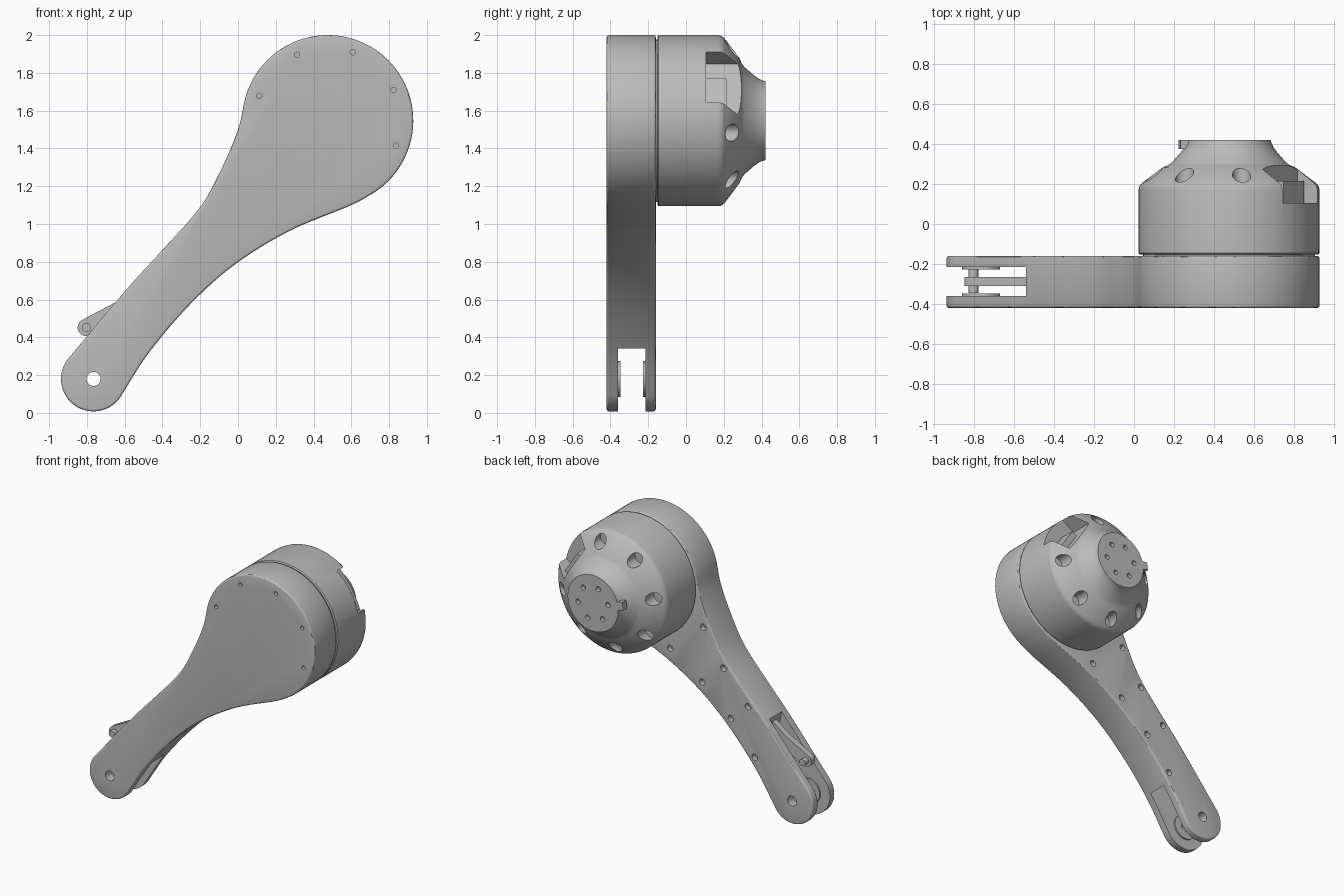
import bpy, bmesh
from math import sin, cos, radians, pi
from mathutils import Vector

cube = bpy.data.objects.get("Cube")
if cube:
    bpy.data.objects.remove(cube, do_unlink=True)

grey = bpy.data.materials.new("plain grey")
grey.use_nodes = True
grey.diffuse_color = (0.5, 0.5, 0.5, 1)
grey.node_tree.nodes["Principled BSDF"].inputs["Base Color"].default_value = (0.5, 0.5, 0.5, 1)

HUB = (0.475, 1.547)      # drum axis (x, z)
PIVOT = (-0.765, 0.18)    # lower joint axis
HUB_R, PIVOT_R = 0.453, 0.172
FRONT, BACK = -0.42, -0.16
TILT = -9.5               # turn of the hole patterns


def arc(c, r, a0, a1, n):
    return [(c[0] + r * cos(radians(a0 + (a1 - a0) * i / n)),
             c[1] + r * sin(radians(a0 + (a1 - a0) * i / n))) for i in range(n + 1)]


def polar(c, r, a):
    return arc(c, r, a, a, 1)[0]


def spline(pts, steps=6):
    """Smooth curve through the inner points."""
    p = [Vector(q) for q in pts]
    p = [2 * p[0] - p[1]] + p + [2 * p[-1] - p[-2]]
    out = []
    for a, b, c, d in zip(p, p[1:], p[2:], p[3:]):
        for i in range(steps):
            t = i / steps
            v = 0.5 * (2 * b + (c - a) * t + (2 * a - 5 * b + 4 * c - d) * t * t
                       + (3 * b - a - 3 * c + d) * t ** 3)
            out.append(tuple(v))
    return out[1:]


def prism(bm, pts, y0, y1):
    """Extrude an x-z outline from y0 to y1."""
    rings = [[bm.verts.new((x, y, z)) for x, z in pts] for y in (y0, y1)]
    n = len(pts)
    faces = [bm.faces.new(rings[0]), bm.faces.new(rings[1][::-1])]
    for i in range(n):
        j = (i + 1) % n
        faces.append(bm.faces.new((rings[0][j], rings[0][i], rings[1][i], rings[1][j])))
    bmesh.ops.recalc_face_normals(bm, faces=faces)


def rod(bm, c, r, y0, y1, n=32):
    prism(bm, arc(c, r, 0, 360, n)[:-1], y0, y1)


def radial_box(bm, angle, r0, r1, t0, t1, y0, y1):
    """Box standing out from the drum axis at an angle."""
    d = Vector((cos(radians(angle)), sin(radians(angle))))
    s = Vector((-d.y, d.x))
    c = Vector(HUB)
    prism(bm, [tuple(c + d * r + s * t) for r, t in ((r0, t0), (r1, t0), (r1, t1), (r0, t1))], y0, y1)


def make(name, bm):
    me = bpy.data.meshes.new(name)
    bm.to_mesh(me)
    bm.free()
    me.materials.append(grey)
    ob = bpy.data.objects.new(name, me)
    bpy.context.collection.objects.link(ob)
    return ob


def bake(ob):
    bpy.context.view_layer.update()
    ev = ob.evaluated_get(bpy.context.evaluated_depsgraph_get())
    me = bpy.data.meshes.new_from_object(ev)
    ob.modifiers.clear()
    ob.data = me


def cut(ob, bm):
    tool = make("cutter", bm)
    tool.hide_render = True
    mod = ob.modifiers.new("cut", "BOOLEAN")
    mod.operation, mod.solver, mod.object = "DIFFERENCE", "EXACT", tool
    mod.use_self = True
    bake(ob)
    bpy.data.objects.remove(tool, do_unlink=True)


# Arm body
left_edge = [polar(HUB, HUB_R, 166), (0.0, 1.5), (-0.09, 1.286), (-0.2, 1.09), (-0.39, 0.873),
             (-0.574, 0.672), polar(PIVOT, PIVOT_R, 138)]
right_edge = [polar(PIVOT, PIVOT_R, 334), (-0.468, 0.323), (-0.257, 0.571), (-0.02, 0.783),
              (0.272, 0.963), (0.6, 1.1), polar(HUB, HUB_R, -57)]
outline = (arc(HUB, HUB_R, -57, 166, 56) + spline(left_edge)
           + arc(PIVOT, PIVOT_R, 138, 334, 36) + spline(right_edge))
bm = bmesh.new()
prism(bm, outline, FRONT, BACK)
arm = make("arm", bm)
bev = arm.modifiers.new("round", "BEVEL")
bev.width, bev.segments, bev.limit_method, bev.angle_limit = 0.012, 3, "ANGLE", radians(50)
bake(arm)

# Fork slot, pivot hole and screw holes
bm = bmesh.new()
prism(bm, [(-1.2, -0.2), (-0.3, -0.2), (-0.455, 0.345), (-0.54, 0.71), (-0.58, 1.0), (-1.2, 1.0)],
      -0.36, -0.215)
cut(arm, bm)
bm = bmesh.new()
rod(bm, PIVOT, 0.037, -0.6, 0.1)
for k in range(5):
    rod(bm, polar(HUB, 0.385, -20 + 45 * k), 0.014, FRONT - 0.1, FRONT + 0.025, 16)
for c in ((-0.03, 1.28), (0.243, 1.05), (-0.198, 1.02), (-0.023, 0.87), (-0.4, 0.786),
          (-0.257, 0.66), (-0.457, 0.425)):
    rod(bm, c, 0.024, BACK - 0.04, BACK + 0.1, 20)
cut(arm, bm)

# Drum with domed back, turned round the hub axis
profile = [(0.43, -0.17), (0.43, -0.152), (0.446, -0.152), (0.453, -0.145), (0.453, 0.17),
           (0.449, 0.188), (0.436, 0.204), (0.33, 0.284), (0.305, 0.294), (0.285, 0.308),
           (0.24, 0.36), (0.222, 0.385), (0.213, 0.405), (0.209, 0.42)]
bm = bmesh.new()
N = 96
rings = [[bm.verts.new((x, y, z)) for x, z in arc(HUB, r, 0, 360, N)[:-1]] for r, y in profile]
for a, b in zip(rings, rings[1:]):
    for i in range(N):
        j = (i + 1) % N
        bm.faces.new((a[i], a[j], b[j], b[i]))
bm.faces.new(rings[0])
bm.faces.new(rings[-1][::-1])
bmesh.ops.recalc_face_normals(bm, faces=bm.faces)
drum = make("drum", bm)

# Screw pockets, cap holes and the cable notch
bm = bmesh.new()
for k in range(8):
    if k != 1:
        rod(bm, polar(HUB, 0.383, TILT + 45 * k), 0.046, 0.175, 0.6)
for k in range(6):
    rod(bm, polar(HUB, 0.125, TILT + 60 * k), 0.019, 0.39, 0.6, 20)
radial_box(bm, 33, 0.305, 0.7, -0.16, 0.16, 0.105, 0.6)
cut(drum, bm)

# Connector in the notch and locating tab on the cap
bm = bmesh.new()
radial_box(bm, 33, 0.29, 0.35, -0.15, 0.04, 0.1, 0.215)
make("connector", bm)
bm = bmesh.new()
radial_box(bm, 180 + TILT, 0.18, 0.25, -0.03, 0.03, 0.375, 0.42)
make("cap_tab", bm)

# Washers on the inner fork walls
for name, y0, y1 in (("front_washer", -0.362, -0.348), ("back_washer", -0.227, -0.213)):
    bm = bmesh.new()
    rod(bm, PIVOT, 0.095, y0, y1, 48)
    washer = make(name, bm)
    bm = bmesh.new()
    rod(bm, PIVOT, 0.037, -0.6, 0.1)
    cut(washer, bm)

# Lever with its cross pin
PIN = (-0.803, 0.452)
bm = bmesh.new()
prism(bm, arc(PIN, 0.046, 120, 310, 20) + [(-0.5, 0.56), (-0.52, 0.68), (-0.64, 0.59)], -0.31, -0.265)
make("lever", bm)
bm = bmesh.new()
rod(bm, PIN, 0.024, -0.345, -0.225)
make("lever_pin", bm)

# Smooth round surfaces, keep edges crisp
bpy.ops.object.select_all(action="DESELECT")
for ob in bpy.context.collection.objects:
    if ob.type == "MESH" and grey.name in ob.data.materials:
        ob.select_set(True)
        bpy.context.view_layer.objects.active = ob
bpy.ops.object.shade_smooth_by_angle(angle=radians(30))
